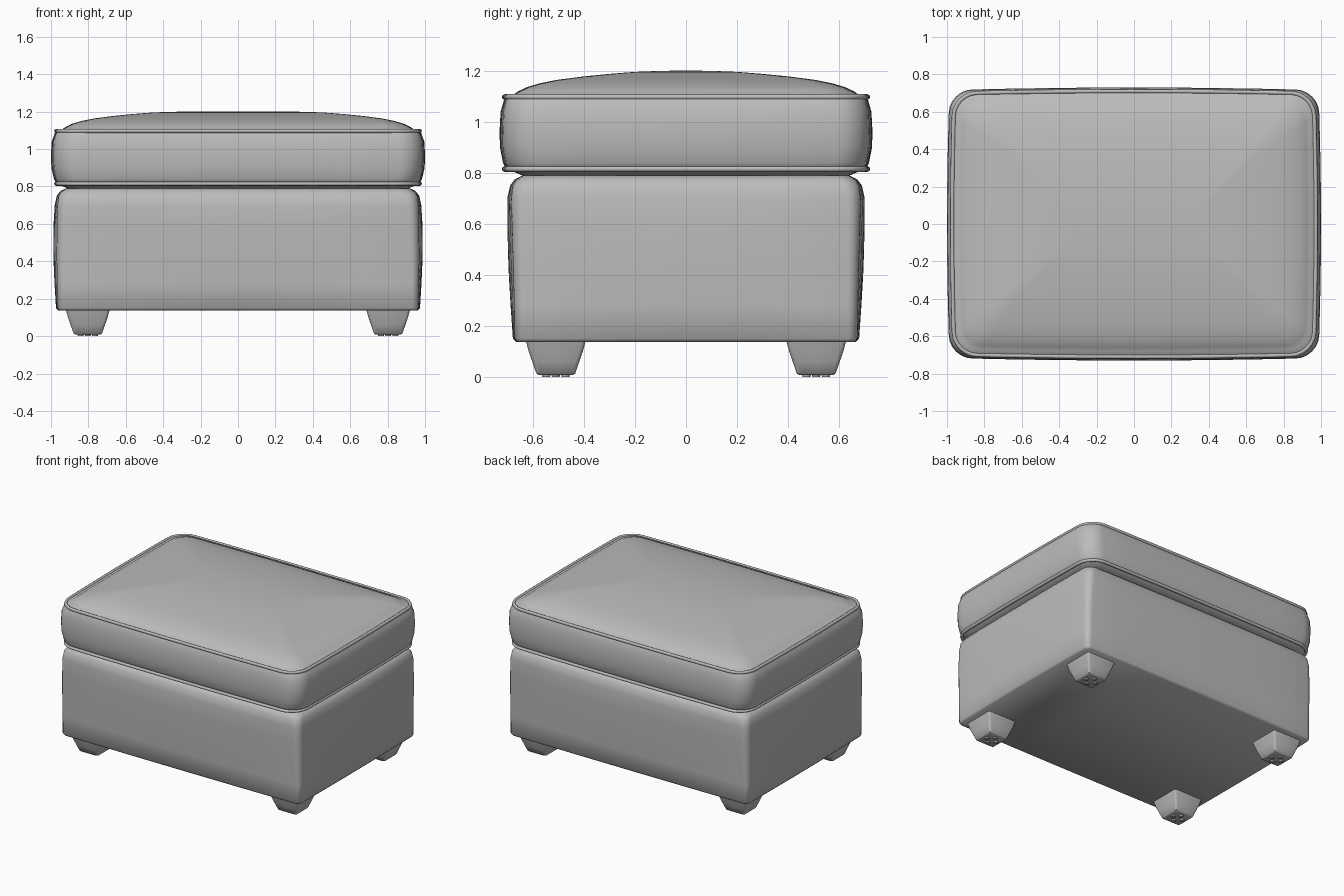
import bpy, bmesh, math

if "Cube" in bpy.data.objects:
    bpy.data.objects.remove(bpy.data.objects["Cube"])

def material(name, value):
    m = bpy.data.materials.new(name)
    m.diffuse_color = (value, value, value, 1)
    m.use_nodes = True
    m.node_tree.nodes["Principled BSDF"].inputs["Base Color"].default_value = m.diffuse_color
    return m

LEATHER = material("grey upholstery", 0.5)

def ring(hx, hy, r, bulge=0.0, corner=6, side=8):
    """Rounded rectangle outline whose sides bow outwards by bulge."""
    pts = []
    for k, (sx, sy) in enumerate([(1, 1), (-1, 1), (-1, -1), (1, -1)]):
        arc = []
        for i in range(corner + 1):
            a = math.pi / 2 * (k + i / corner)
            arc.append((sx * (hx - r) + r * math.cos(a), sy * (hy - r) + r * math.sin(a)))
        if pts:
            pts += between(pts[-1], arc[0], side)
        pts += arc
    pts += between(pts[-1], pts[0], side)
    return [(x + bulge * x / hx * (1 - (y / hy) ** 2),
             y + bulge * y / hy * (1 - (x / hx) ** 2)) for x, y in pts]

def between(a, b, n):
    return [(a[0] + (b[0] - a[0]) * i / n, a[1] + (b[1] - a[1]) * i / n) for i in range(1, n)]

def finish(bm, name, angle):
    bmesh.ops.recalc_face_normals(bm, faces=bm.faces[:])
    me = bpy.data.meshes.new(name)
    bm.to_mesh(me)
    bm.free()
    ob = bpy.data.objects.new(name, me)
    bpy.context.collection.objects.link(ob)
    me.materials.append(LEATHER)
    bpy.ops.object.select_all(action='DESELECT')
    ob.select_set(True)
    bpy.context.view_layer.objects.active = ob
    bpy.ops.object.shade_smooth_by_angle(angle=math.radians(angle))
    return ob

def stack(name, layers, angle=50):
    """Skin a list of (outline, z) layers and cap both ends."""
    bm = bmesh.new()
    loops = [[bm.verts.new((x, y, z)) for x, y in pts] for pts, z in layers]
    n = len(loops[0])
    for a, b in zip(loops, loops[1:]):
        for i in range(n):
            j = (i + 1) % n
            bm.faces.new((a[i], a[j], b[j], b[i]))
    bm.faces.new(loops[0][::-1])
    bm.faces.new(loops[-1])
    return finish(bm, name, angle)

# Upholstered base: (half x, half y, corner radius, side bulge, z)
base = [(0.955, 0.66, 0.03, 0.005, 0.137), (0.965, 0.67, 0.035, 0.008, 0.15),
        (0.966, 0.672, 0.04, 0.015, 0.28), (0.967, 0.675, 0.04, 0.02, 0.42),
        (0.966, 0.68, 0.045, 0.02, 0.6), (0.963, 0.683, 0.05, 0.017, 0.7),
        (0.957, 0.677, 0.055, 0.012, 0.75), (0.942, 0.662, 0.06, 0.008, 0.775),
        (0.915, 0.635, 0.06, 0.005, 0.79)]
stack("base", [(ring(*p[:4]), p[4]) for p in base])

# Cushion: boxed side, then a domed crown
side = [(0.9, 0.63, 0.1, 0.0, 0.785), (0.93, 0.66, 0.11, 0.005, 0.8),
        (0.962, 0.695, 0.12, 0.01, 0.815), (0.972, 0.705, 0.12, 0.012, 0.84),
        (0.983, 0.714, 0.12, 0.015, 0.9), (0.986, 0.716, 0.12, 0.014, 0.97),
        (0.983, 0.713, 0.12, 0.013, 1.04), (0.97, 0.703, 0.12, 0.01, 1.085),
        (0.958, 0.695, 0.12, 0.01, 1.1)]
crown = [(0.025, 1.103), (0.045, 1.118), (0.08, 1.135), (0.13, 1.15), (0.2, 1.164),
         (0.3, 1.177), (0.4, 1.187), (0.5, 1.195), (0.6, 1.199), (0.66, 1.2)]
layers = [(ring(*p[:4]), p[4]) for p in side]
for inset, z in crown:
    layers.append((ring(0.958 - inset, 0.695 - inset, max(0.02, 0.12 - inset * 0.3), 0.01), z))
stack("cushion", layers, 60)

# Piping cords around the cushion seams
def piping(name, outline, z, r=0.011, sides=8):
    bm = bmesh.new()
    n = len(outline)
    loops = []
    for i, (x, y) in enumerate(outline):
        (ax, ay), (bx, by) = outline[i - 1], outline[(i + 1) % n]
        d = math.hypot(bx - ax, by - ay)
        nx, ny = (by - ay) / d, (ax - bx) / d
        loops.append([bm.verts.new((x + nx * r * math.cos(t), y + ny * r * math.cos(t), z + r * math.sin(t)))
                      for t in (2 * math.pi * k / sides for k in range(sides))])
    for i in range(n):
        a, b = loops[i], loops[(i + 1) % n]
        for k in range(sides):
            m = (k + 1) % sides
            bm.faces.new((a[k], b[k], b[m], a[m]))
    finish(bm, name, 80)

piping("top_piping", ring(0.96, 0.698, 0.12, 0.012), 1.097)
piping("bottom_piping", ring(0.962, 0.7, 0.12, 0.01), 0.815)

# Tapered square legs, each with four round glides underneath
def leg_outline(cx, cy, half, r):
    return [(cx + x, cy + y) for x, y in ring(half, half, r, 0.0, 3, 2)]

for sx, xname in ((-1, "left"), (1, "right")):
    for sy, yname in ((-1, "front"), (1, "back")):
        cx, cy = 0.803 * sx, 0.51 * sy
        prof = [(0.066, 0.008), (0.076, 0.014), (0.092, 0.06), (0.106, 0.1), (0.118, 0.145)]
        stack(f"{yname}_{xname}_leg",
              [(leg_outline(cx, cy, h, 0.015), z) for h, z in prof], 40)
        bm = bmesh.new()
        for dx, dy in ((1, 0), (-1, 0), (0, 1), (0, -1)):
            made = bmesh.ops.create_cone(bm, cap_ends=True, segments=12,
                                         radius1=0.015, radius2=0.018, depth=0.012)
            bmesh.ops.translate(bm, verts=made["verts"],
                                vec=(cx + 0.038 * dx, cy + 0.038 * dy, 0.006))
        finish(bm, f"{yname}_{xname}_glides", 40)
